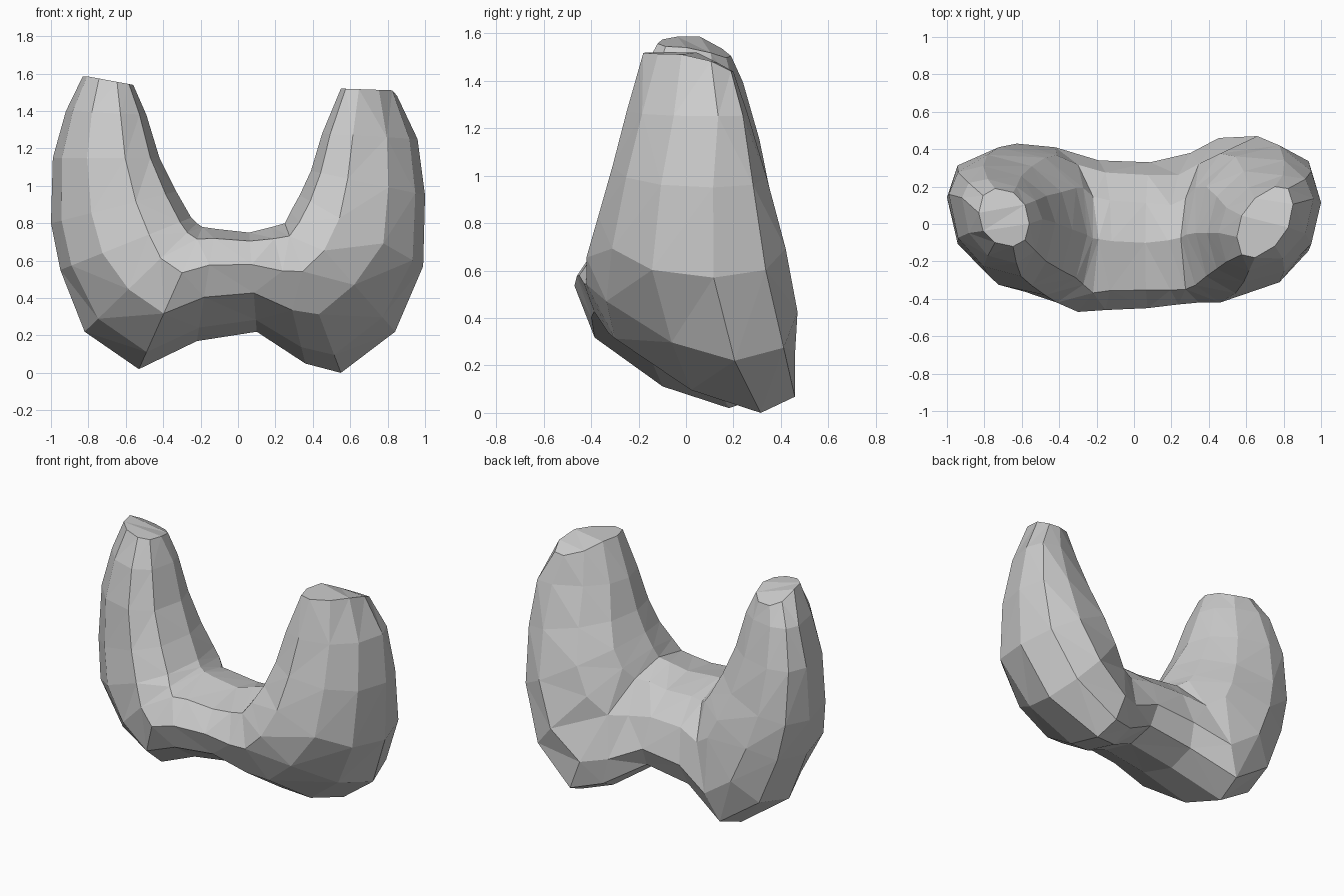
import bpy, bmesh, math

if "Cube" in bpy.data.objects:
    bpy.data.objects.remove(bpy.data.objects["Cube"])

# Stations along the U: inner x, inner z, outer x, outer z, front y, back y, inner y, outer y
STATIONS = [
    (-.56, 1.54, -.83, 1.59, -.12, .19, .00, .06),
    (-.49, 1.38, -.92, 1.40, -.21, .24, .03, .15),
    (-.42, 1.15, -.99, 1.15, -.28, .31, .01, .17),
    (-.33, .97, -1.0, .80, -.33, .37, -.03, .15),
    (-.25, .83, -.95, .55, -.38, .41, -.06, .10),
    (-.22, .80, -.82, .22, -.42, .43, -.08, .10),
    (-.19, .78, -.53, .02, -.47, .41, -.08, .20),
    (-.12, .77, -.22, .17, -.46, .34, -.09, .10),
    (.06, .75, .10, .22, -.45, .33, -.10, .10),
    (.18, .78, .36, .05, -.43, .38, -.09, .28),
    (.25, .80, .55, .00, -.42, .46, -.08, .36),
    (.28, .86, .84, .22, -.42, .47, -.06, .22),
    (.33, .95, .99, .57, -.37, .42, -.05, .12),
    (.39, 1.08, 1.0, .95, -.31, .34, -.05, .12),
    (.45, 1.28, .96, 1.25, -.25, .26, -.05, .15),
    (.55, 1.52, .85, 1.51, -.18, .20, -.08, .12),
]
SIDES = 10


def soft(v, p):
    # squared (p < 1) or pinched (p > 1) ellipse coordinate
    return math.copysign(abs(v) ** p, v)


def ring(bm, station):
    xi, zi, xo, zo, yf, yb, yi, yo = station
    pts = []
    for k in range(SIDES):
        t = 2 * math.pi * k / SIDES
        c, s = math.cos(t), math.sin(t)
        # the underside is cut away at the front
        p = 1.3 if zo < .3 and c > .01 and s < -.01 else .88
        u = (1 + soft(c, p)) / 2
        s = soft(s, p)
        mid = (yi + yo) / 2
        reach = (yb - mid) if s > 0 else (mid - yf)
        pts.append((u, yi + (yo - yi) * u + reach * s))
    # stretch so the section exactly fills its front-to-back range
    lo, hi = min(p[1] for p in pts), max(p[1] for p in pts)
    return [bm.verts.new((xi + (xo - xi) * u,
                          yf + (y - lo) / (hi - lo) * (yb - yf),
                          zi + (zo - zi) * u)) for u, y in pts]


# Two lobes joined by a bridge, lofted as one low-poly skin
bm = bmesh.new()
rings = [ring(bm, s) for s in STATIONS]
for a, b in zip(rings, rings[1:]):
    for k in range(SIDES):
        n = (k + 1) % SIDES
        bm.faces.new((a[k], a[n], b[n], b[k]))

# Lobe tips slope down towards the back
for tip in (rings[0], rings[-1]):
    for v in tip:
        v.co.z -= .5 * max(v.co.y - .05, 0)
    bm.faces.new(tip)

# Faceted triangles
bmesh.ops.triangulate(bm, faces=bm.faces[:], quad_method='SHORT_EDGE')
bmesh.ops.recalc_face_normals(bm, faces=bm.faces[:])
mesh = bpy.data.meshes.new("gland_lobes")
bm.to_mesh(mesh)
bm.free()
obj = bpy.data.objects.new("gland_lobes", mesh)
bpy.context.collection.objects.link(obj)
